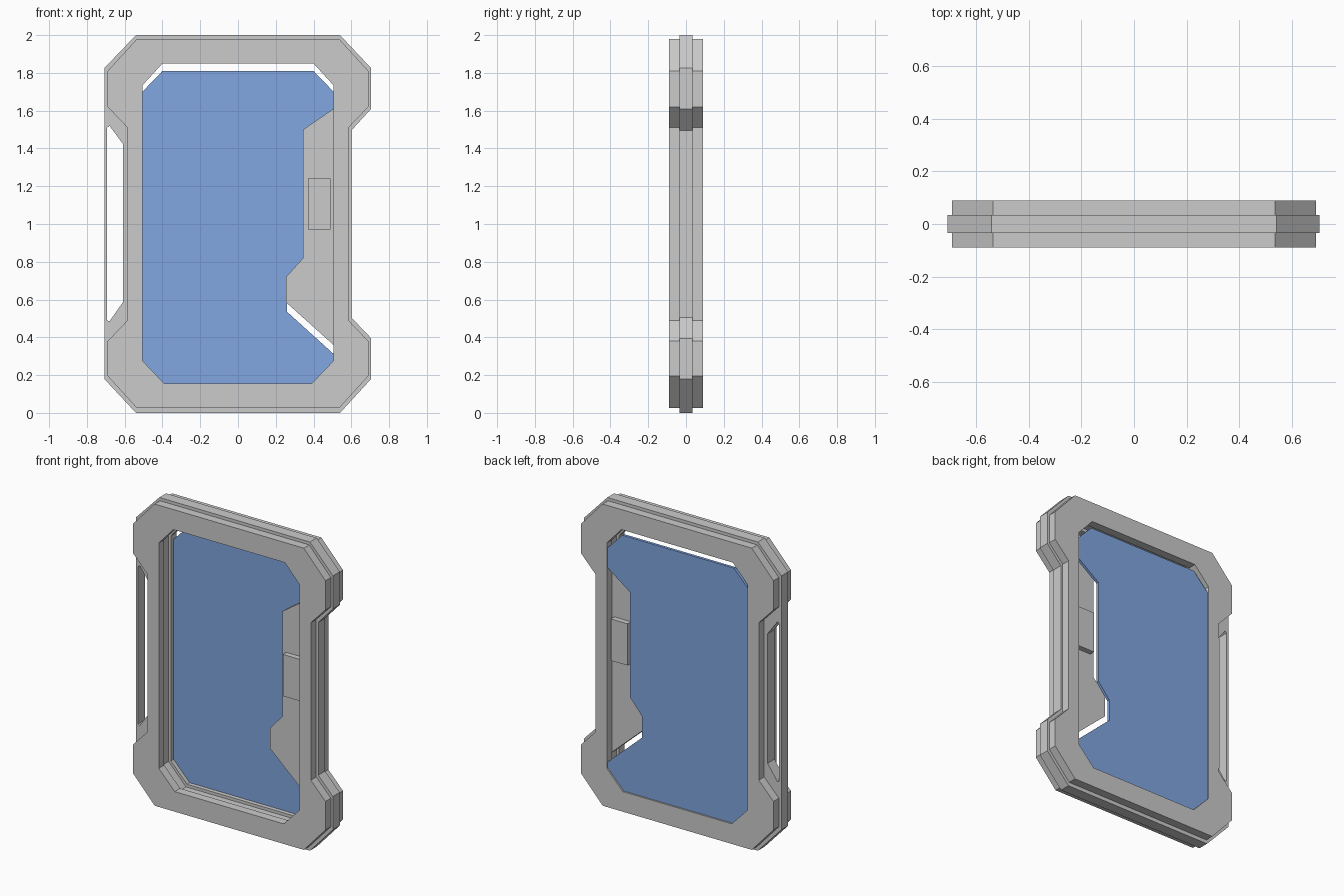
import bpy
from math import pi

if "Cube" in bpy.data.objects:
    bpy.data.objects.remove(bpy.data.objects["Cube"])


def plate(name, loops, y0, y1):
    """Flat plate in the XZ plane; first loop is the outline, others are holes."""
    cu = bpy.data.curves.new(name, 'CURVE')
    cu.dimensions = '2D'
    cu.fill_mode = 'BOTH'
    cu.extrude = (y1 - y0) / 2
    for pts in loops:
        sp = cu.splines.new('POLY')
        sp.points.add(len(pts) - 1)
        for p, (x, z) in zip(sp.points, pts):
            p.co = (x, z, 0, 1)
        sp.use_cyclic_u = True
    tmp = bpy.data.objects.new(name + "_curve", cu)
    bpy.context.collection.objects.link(tmp)
    deps = bpy.context.evaluated_depsgraph_get()
    me = bpy.data.meshes.new_from_object(tmp.evaluated_get(deps))
    bpy.data.objects.remove(tmp)
    for f in me.polygons:
        f.use_smooth = False
    ob = bpy.data.objects.new(name, me)
    bpy.context.collection.objects.link(ob)
    ob.rotation_euler = (pi / 2, 0, 0)
    ob.location.y = (y0 + y1) / 2
    return ob


def mirrored(right):
    return right + [(-x, z) for x, z in reversed(right)]


# profiles, right half from top to bottom
shell = [(0.535, 1.98), (0.69, 1.81), (0.69, 1.62), (0.585, 1.51),
         (0.585, 0.49), (0.69, 0.38), (0.69, 0.195), (0.535, 0.025)]
core = [(0.54, 2.0), (0.705, 1.825), (0.705, 1.61), (0.6, 1.495),
        (0.6, 0.505), (0.705, 0.395), (0.705, 0.18), (0.54, 0.0)]
opening = mirrored([(0.4, 1.85), (0.505, 1.735), (0.505, 0.275), (0.39, 0.155)])
groove = mirrored([(0.405, 1.87), (0.523, 1.742), (0.523, 0.268), (0.397, 0.136)])

# front and back frame layers
plate("front_frame", [mirrored(shell), opening], -0.09, -0.035)
plate("back_frame", [mirrored(shell), opening], 0.035, 0.09)

# middle layer with the side handle bar on the left
core_outline = core + [(-0.54, 0.0), (-0.708, 0.18), (-0.708, 1.825), (-0.54, 2.0)]
handle_hole = [(-0.693, 1.51), (-0.68, 1.52), (-0.61, 1.425),
               (-0.61, 0.585), (-0.68, 0.485), (-0.693, 0.49)]
plate("middle_frame", [core_outline, groove, handle_hole], -0.035, 0.035)

# side control panel inside the opening
plate("side_panel", [[(0.523, 1.622), (0.345, 1.5), (0.345, 0.82), (0.255, 0.72),
                      (0.255, 0.585), (0.523, 0.344)]], -0.035, 0.035)
plate("panel_block", [[(0.37, 1.24), (0.49, 1.24), (0.49, 0.97), (0.37, 0.97)]],
      -0.07, 0.07)

# blue glass pane, set near the back
pane = plate("glass_pane", [[(-0.4, 1.81), (0.4, 1.81), (0.506, 1.7), (0.506, 1.57),
                             (0.345, 1.455), (0.345, 0.775), (0.26, 0.675),
                             (0.26, 0.535), (0.506, 0.312), (0.506, 0.235),
                             (0.39, 0.12), (-0.39, 0.12), (-0.506, 0.235),
                             (-0.506, 1.7)]], 0.062, 0.08)
blue = bpy.data.materials.new("blue_glass")
blue.diffuse_color = (0.22, 0.38, 0.75, 0.6)
blue.use_nodes = True
blue.node_tree.nodes["Principled BSDF"].inputs["Base Color"].default_value = blue.diffuse_color
pane.data.materials.clear()
pane.data.materials.append(blue)
